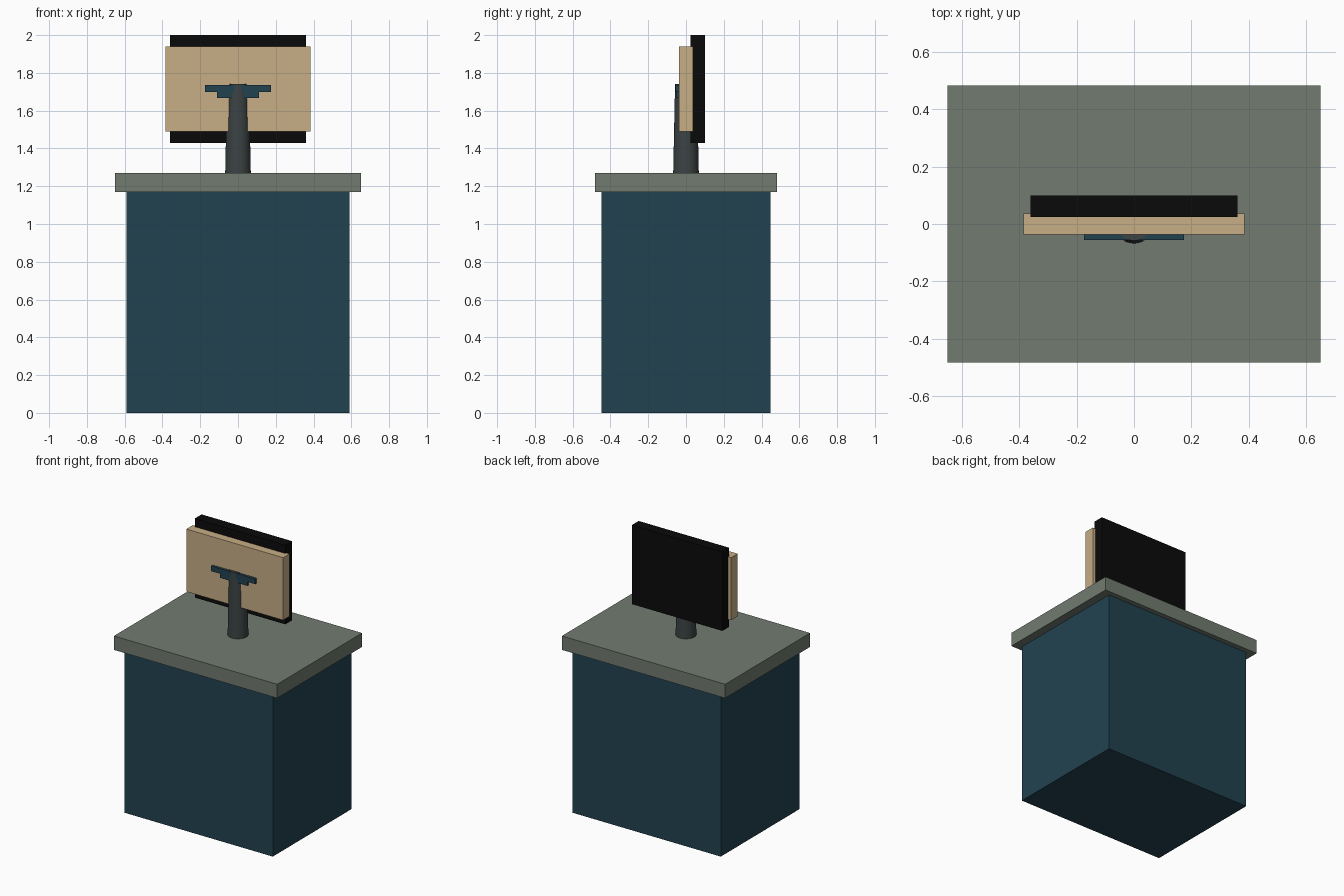
import bpy
import math

if "Cube" in bpy.data.objects:
    bpy.data.objects.remove(bpy.data.objects["Cube"])


def material(name, rgb):
    m = bpy.data.materials.new(name)
    m.diffuse_color = (*rgb, 1.0)
    m.use_nodes = True
    m.node_tree.nodes["Principled BSDF"].inputs["Base Color"].default_value = m.diffuse_color
    return m


blue = material("dark_teal", (0.016, 0.055, 0.08))
sage = material("sage_grey", (0.165, 0.198, 0.162))
tan = material("tan", (0.57, 0.42, 0.24))
black = material("black", (0.003, 0.003, 0.003))
charcoal = material("charcoal", (0.045, 0.056, 0.058))


def box(name, x, y, z, mat):
    """Box from (min, max) ranges on each axis."""
    ranges = (x, y, z)
    bpy.ops.mesh.primitive_cube_add(size=1, location=[(a + b) / 2 for a, b in ranges])
    o = bpy.context.object
    o.name = name
    o.scale = [b - a for a, b in ranges]
    bpy.ops.object.transform_apply(location=False, rotation=False, scale=True)
    o.data.materials.append(mat)
    return o


# Cabinet and overhanging counter top
box("cabinet", (-0.59, 0.59), (-0.447, 0.447), (0, 1.17), blue)
box("counter_top", (-0.65, 0.65), (-0.483, 0.483), (1.17, 1.27), sage)

# Screen and its housing
box("housing", (-0.385, 0.385), (-0.037, 0.036), (1.49, 1.94), tan)
box("screen", (-0.36, 0.36), (0.024, 0.1), (1.43, 2.0), black)

# Stepped bracket behind the stand
box("bracket_upper", (-0.175, 0.175), (-0.055, -0.02), (1.70, 1.737), blue)
box("bracket_lower", (-0.11, 0.11), (-0.05, -0.02), (1.668, 1.70), blue)

# Tapered stand
bpy.ops.mesh.primitive_cone_add(vertices=32, radius1=0.068, radius2=0.058,
                                depth=0.48, location=(0, 0, 1.50))
stand = bpy.context.object
stand.name = "stand"
stand.data.materials.append(charcoal)
bpy.ops.object.shade_smooth_by_angle(angle=math.radians(30))
